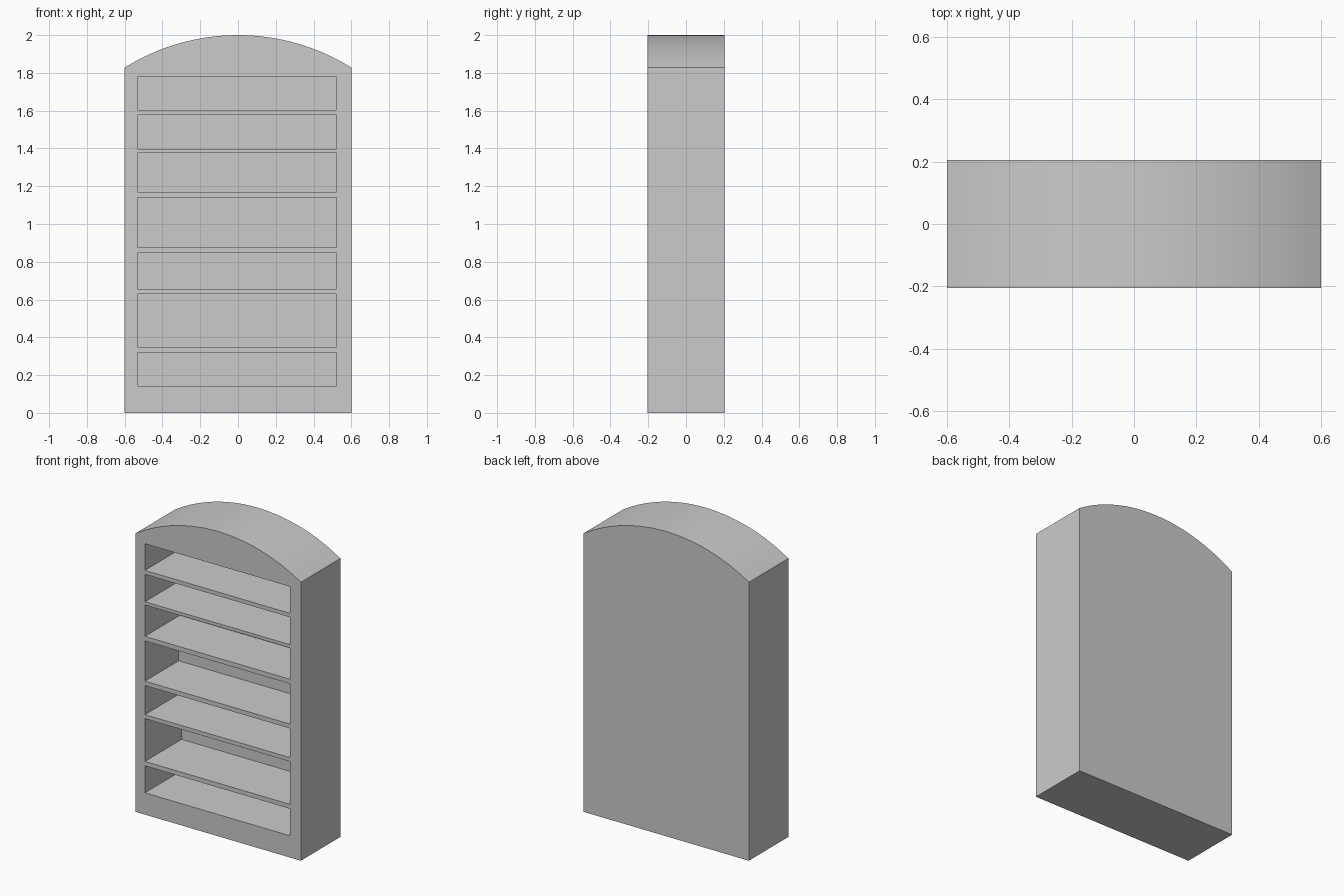
import bpy
import bmesh
import math

cube = bpy.data.objects.get("Cube")
if cube:
    bpy.data.objects.remove(cube, do_unlink=True)

HALF_W, HALF_D = 0.6, 0.205
SPRING, TOP = 1.828, 2.0
SEGMENTS = 32

grey = bpy.data.materials.new("plain grey")
grey.use_nodes = True
colour = (0.6, 0.6, 0.6, 1)
grey.diffuse_color = colour
grey.node_tree.nodes["Principled BSDF"].inputs["Base Color"].default_value = colour


def make_object(name, bm):
    bmesh.ops.recalc_face_normals(bm, faces=bm.faces)
    mesh = bpy.data.meshes.new(name)
    bm.to_mesh(mesh)
    bm.free()
    obj = bpy.data.objects.new(name, mesh)
    bpy.context.collection.objects.link(obj)
    return obj


def add_box(bm, x0, x1, y0, y1, z0, z1):
    verts = bmesh.ops.create_cube(bm, size=1)["verts"]
    for v in verts:
        v.co.x = x1 if v.co.x > 0 else x0
        v.co.y = y1 if v.co.y > 0 else y0
        v.co.z = z1 if v.co.z > 0 else z0


# Cabinet body: arched profile extruded front to back
rise = TOP - SPRING
radius = (HALF_W ** 2 + rise ** 2) / (2 * rise)
sweep = math.asin(HALF_W / radius)
profile = [(-HALF_W, 0), (HALF_W, 0)]
for i in range(SEGMENTS + 1):
    a = sweep * (1 - 2 * i / SEGMENTS)
    profile.append((radius * math.sin(a), TOP - radius + radius * math.cos(a)))
bm = bmesh.new()
front = bm.faces.new([bm.verts.new((x, -HALF_D, z)) for x, z in profile])
back = bmesh.ops.extrude_face_region(bm, geom=[front])["geom"]
bmesh.ops.translate(bm, vec=(0, 2 * HALF_D, 0),
                    verts=[g for g in back if isinstance(g, bmesh.types.BMVert)])
cabinet = make_object("arched_bookcase", bm)
cabinet.data.materials.append(grey)

# Shelf openings: floor height, ceiling height, depth
openings = [
    (0.143, 0.32, 0.36), (0.349, 0.63, 0.38), (0.656, 0.847, 0.36),
    (0.876, 1.14, 0.35), (1.17, 1.376, 0.36), (1.397, 1.577, 0.36),
    (1.603, 1.778, 0.36),
]
bm = bmesh.new()
for floor, ceiling, depth in openings:
    add_box(bm, -0.532, 0.521, -HALF_D - 0.1, -HALF_D + depth, floor, ceiling)
cutter = make_object("shelf_cutter", bm)
cutter.data.materials.append(grey)
cutter.hide_render = True

# Carve the openings, then drop the cutter
bpy.ops.object.select_all(action="DESELECT")
cabinet.select_set(True)
bpy.context.view_layer.objects.active = cabinet
cut = cabinet.modifiers.new("shelves", "BOOLEAN")
cut.operation = "DIFFERENCE"
cut.solver = "EXACT"
cut.object = cutter
bpy.ops.object.modifier_apply(modifier=cut.name)
bpy.data.objects.remove(cutter, do_unlink=True)
bpy.ops.object.shade_smooth_by_angle(angle=math.radians(30))
